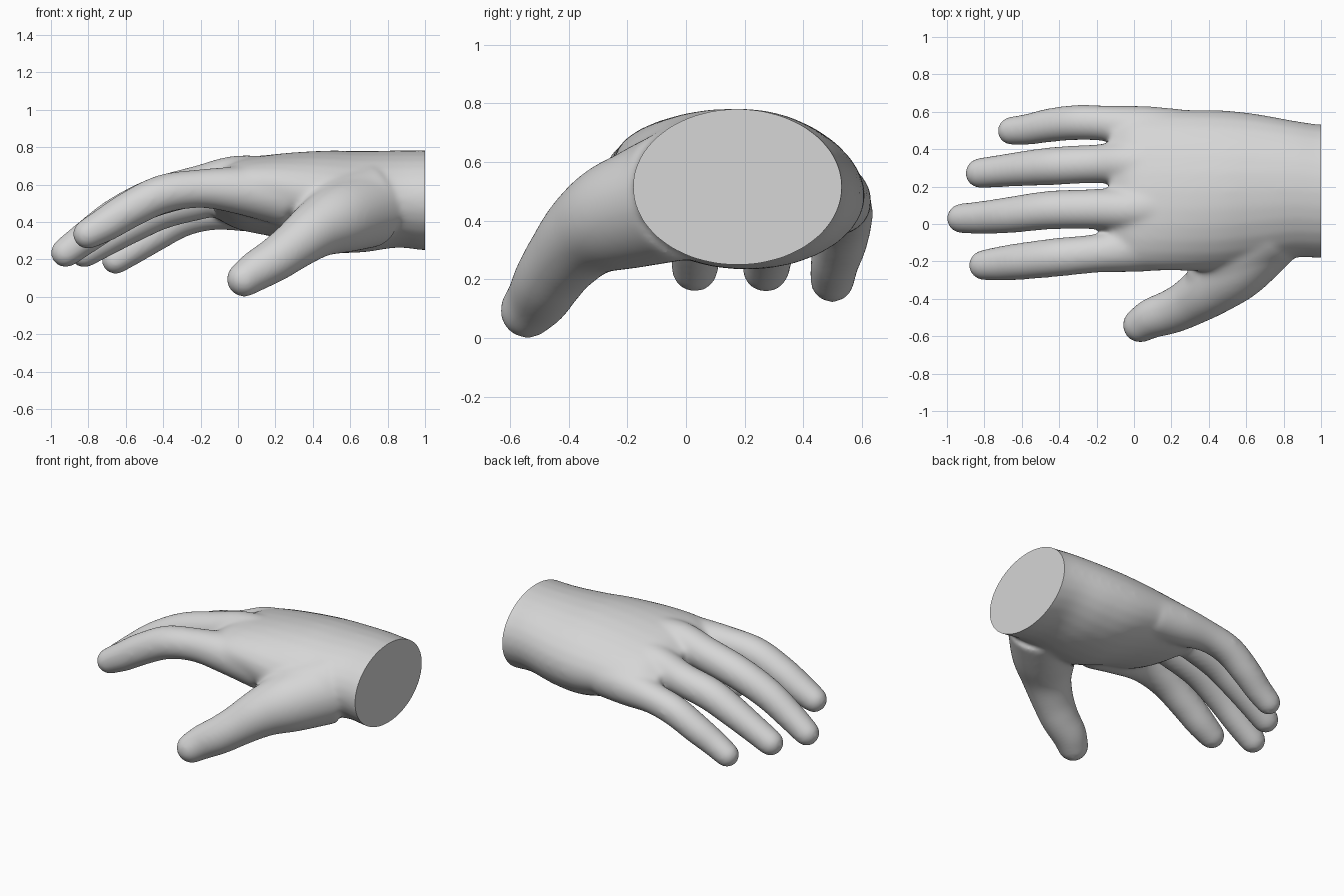
import bpy, bmesh, math
from mathutils import Vector

if "Cube" in bpy.data.objects:
    bpy.data.objects.remove(bpy.data.objects["Cube"])

skin = bpy.data.materials.new("light_grey")
skin.diffuse_color = (0.67, 0.67, 0.67, 1)
skin.use_nodes = True
skin.node_tree.nodes["Principled BSDF"].inputs["Base Color"].default_value = skin.diffuse_color
SEG = 28
bm = bmesh.new()


def spline(rows, steps=6):
    """Catmull-Rom resampling of rows of numbers."""
    rows = [Vector(r) for r in rows]
    ext = [rows[0] * 2 - rows[1]] + rows + [rows[-1] * 2 - rows[-2]]
    out = []
    for a, b, c, d in zip(ext, ext[1:], ext[2:], ext[3:]):
        for i in range(steps):
            t = i / steps
            out.append(0.5 * (b * 2 + (c - a) * t + (a * 2 - b * 5 + c * 4 - d) * t * t
                              + (b * 3 - a - c * 3 + d) * t ** 3))
    return out + [rows[-1]]


def loft(rings):
    loops = [[bm.verts.new(p) for p in ring] for ring in rings]
    for a, b in zip(loops, loops[1:]):
        for i in range(SEG):
            j = (i + 1) % SEG
            bm.faces.new((a[i], a[j], b[j], b[i]))
    bm.faces.new(loops[0][::-1])
    bm.faces.new(loops[-1])


def digit(rows):
    """Round-tipped tube through (x, y, z, radius) rows, tip first."""
    pts = spline(rows)
    pos = [p.to_3d() for p in pts]
    rad = [p[3] + 0.004 for p in pts]
    tip_dir = (pos[0] - pos[1]).normalized()
    stations = [(pos[0] + tip_dir * rad[0] * math.cos(a), rad[0] * math.sin(a), -tip_dir)
                for a in (math.radians(d) for d in (8, 25, 42, 58, 74))]
    for i, p in enumerate(pos):
        t = pos[min(i + 1, len(pos) - 1)] - pos[max(i - 1, 0)]
        stations.append((p, rad[i], t.normalized()))
    rings = []
    for p, r, t in stations:
        u = t.cross(Vector((0, 0, 1))).normalized()
        v = u.cross(t)
        rings.append([p + r * (u * math.cos(2 * math.pi * i / SEG) + v * math.sin(2 * math.pi * i / SEG))
                      for i in range(SEG)])
    loft(rings)


# Palm and wrist: x, centre y, centre z, half width, half height, sideways tilt
palm = [(1.15, .175, .515, .358, .267, 0), (1.0, .175, .515, .358, .267, 0),
        (.85, .187, .522, .367, .26, 0), (.65, .185, .508, .405, .272, -.02),
        (.45, .18, .512, .43, .268, -.06), (.2, .18, .54, .43, .218, -.11),
        (0, .185, .545, .42, .175, -.14), (-.13, .19, .54, .36, .1, -.15)]
rings = []
for x, cy, cz, hy, hz, k in spline(palm):
    ring = []
    for i in range(SEG):
        a = 2 * math.pi * i / SEG
        y = hy * math.cos(a)
        ring.append((x, cy + y, cz + hz * math.sin(a) + k * y))
    rings.append(ring)
loft(rings)

# Index, middle, ring and little fingers
digit([(-.803, -.22, .335, .078), (-.7, -.21, .392, .09), (-.58, -.197, .465, .096),
       (-.4, -.177, .55, .1), (-.2, -.157, .578, .1), (0, -.13, .57, .124), (.25, -.08, .54, .16)])
digit([(-.922, .03, .236, .077), (-.8, .035, .326, .086), (-.65, .05, .432, .094),
       (-.45, .074, .53, .1), (-.2, .08, .597, .104), (0, .08, .64, .112), (.25, .1, .62, .12)])
digit([(-.822, .272, .236, .078), (-.7, .285, .308, .084), (-.55, .3, .393, .093),
       (-.4, .312, .466, .099), (-.2, .322, .517, .1), (0, .325, .575, .115), (.25, .3, .58, .12)])
digit([(-.655, .498, .196, .073), (-.56, .507, .257, .08), (-.45, .528, .328, .087),
       (-.3, .543, .413, .091), (-.14, .537, .452, .093), (.05, .51, .47, .118), (.25, .48, .48, .13)])
# Thumb, and the web of flesh between thumb and palm
digit([(.034, -.54, .094, .092), (.1, -.502, .14, .105), (.2, -.468, .2, .115),
       (.3, -.418, .272, .126), (.42, -.335, .36, .152), (.54, -.225, .42, .187), (.7, -.04, .475, .21)])
digit([(.37, -.265, .41, .085), (.5, -.19, .46, .16), (.7, -.03, .5, .21)])

bmesh.ops.recalc_face_normals(bm, faces=bm.faces)
mesh = bpy.data.meshes.new("hand")
bm.to_mesh(mesh)
bm.free()
hand = bpy.data.objects.new("hand", mesh)
bpy.context.collection.objects.link(hand)

# Fuse everything into one soft skin
rem = hand.modifiers.new("fuse", 'REMESH')
rem.mode = 'VOXEL'
rem.voxel_size = 0.011
smo = hand.modifiers.new("soften", 'SMOOTH')
smo.factor = 0.5
smo.iterations = 36
deps = bpy.context.evaluated_depsgraph_get()
fused = bpy.data.meshes.new_from_object(hand.evaluated_get(deps))
hand.modifiers.clear()

# Flat cut at the wrist
bm = bmesh.new()
bm.from_mesh(fused)
cut = bmesh.ops.bisect_plane(bm, geom=bm.verts[:] + bm.edges[:] + bm.faces[:],
                             plane_co=(1, 0, 0), plane_no=(1, 0, 0), clear_outer=True)
rim = [e for e in cut["geom_cut"] if isinstance(e, bmesh.types.BMEdge)]
bmesh.ops.contextual_create(bm, geom=rim)
bmesh.ops.recalc_face_normals(bm, faces=bm.faces)
bm.to_mesh(fused)
bm.free()
hand.data = fused
fused.materials.clear()
fused.materials.append(skin)
for p in fused.polygons:
    p.material_index = 0

bpy.context.view_layer.objects.active = hand
hand.select_set(True)
bpy.ops.object.shade_smooth_by_angle(angle=math.radians(40))
